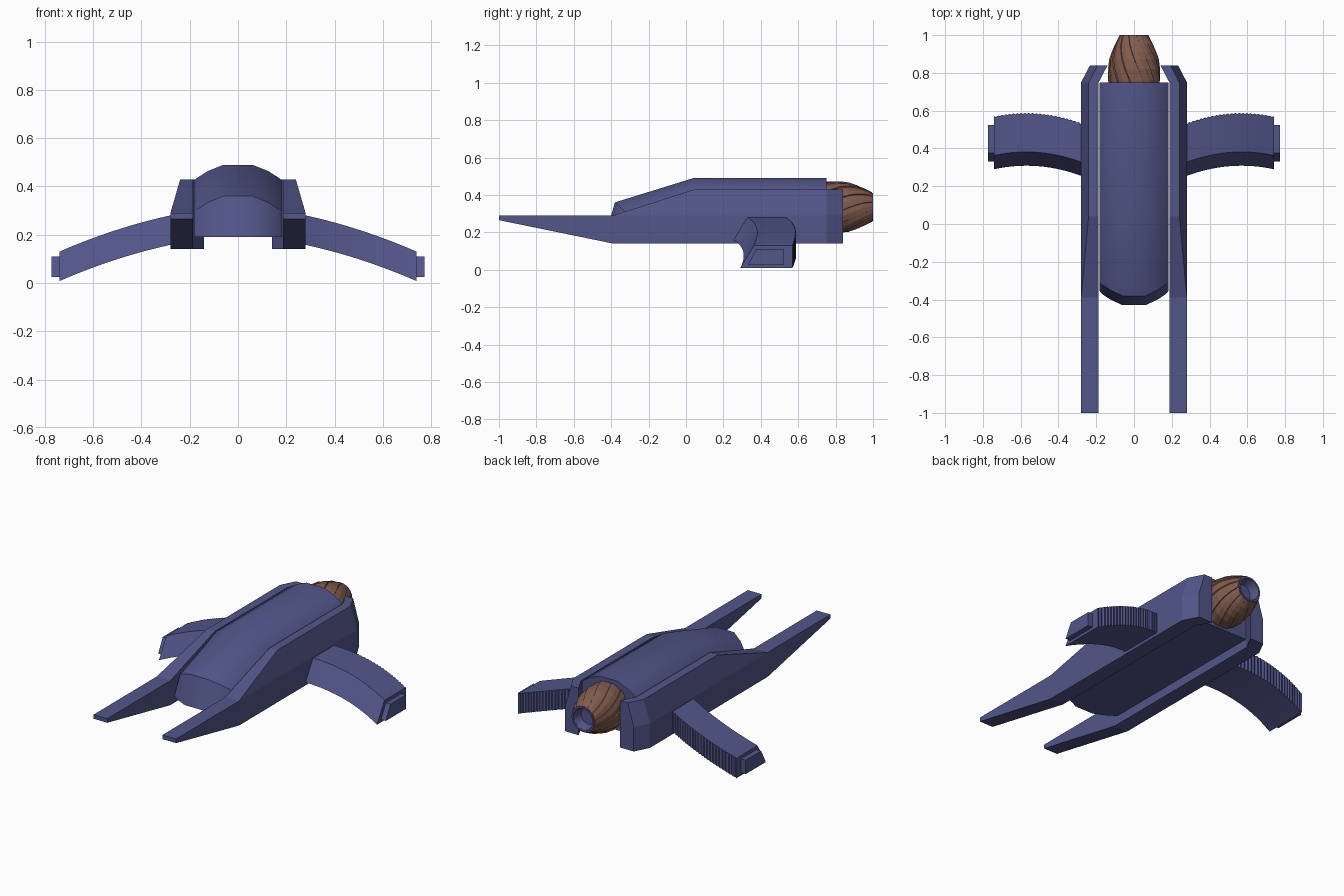
import bpy, bmesh
from math import sin, cos, pi, radians

cube = bpy.data.objects.get("Cube")
if cube:
    bpy.data.objects.remove(cube)


def material(name, rgb):
    m = bpy.data.materials.new(name)
    m.use_nodes = True
    m.diffuse_color = (*rgb, 1)
    m.node_tree.nodes["Principled BSDF"].inputs["Base Color"].default_value = (*rgb, 1)
    return m


blue = material("slate blue", (0.084, 0.092, 0.25))
brown = material("copper brown", (0.223, 0.107, 0.076))


def loft(name, rings, mat, smooth=None):
    """Skin a list of equal point rings and cap both ends."""
    bm = bmesh.new()
    loops = [[bm.verts.new(p) for p in ring] for ring in rings]
    n = len(loops[0])
    for a, b in zip(loops, loops[1:]):
        for i in range(n):
            j = (i + 1) % n
            bm.faces.new((a[i], a[j], b[j], b[i]))
    bm.faces.new(loops[0])
    bm.faces.new(loops[-1])
    bmesh.ops.remove_doubles(bm, verts=bm.verts, dist=0.0005)
    bmesh.ops.recalc_face_normals(bm, faces=bm.faces)
    mesh = bpy.data.meshes.new(name)
    bm.to_mesh(mesh)
    bm.free()
    mesh.materials.append(mat)
    obj = bpy.data.objects.new(name, mesh)
    bpy.context.collection.objects.link(obj)
    if smooth:
        bpy.ops.object.select_all(action='DESELECT')
        obj.select_set(True)
        bpy.context.view_layer.objects.active = obj
        bpy.ops.object.shade_smooth_by_angle(angle=radians(smooth))
    return obj


# Fuselage: lengthwise profiles set side by side, dropping and swept back towards the sides
half = [(0.06, 0, 0), (0.125, 0.026, 0.03), (0.17, 0.055, 0.06), (0.182, 0.067, 0.075)]
columns = [(-x, d, o) for x, d, o in reversed(half)] + half
loft("fuselage", [[(x, -0.43 + o, 0.19), (x, -0.38 + o, 0.36 - d), (x, 0.04, 0.49 - d),
                   (x, 0.75, 0.49 - d), (x, 0.75, 0.19)] for x, d, o in columns], blue, 28)

# Booms with forward prongs: y, bottom, shoulder, top, top outer x, inward shift
stations = [(-1, 0.265, 0.29, 0.29, 0.28, 0), (-0.39, 0.14, 0.29, 0.29, 0.28, 0),
            (0.04, 0.14, 0.29, 0.428, 0.24, 0), (0.75, 0.14, 0.29, 0.428, 0.24, 0),
            (0.84, 0.14, 0.29, 0.428, 0.24, 0.047)]


def boom(side, s):
    rings = []
    for y, low, mid, top, x, shift in stations:
        section = [(0.187, low), (0.28, low), (0.28, mid), (x, top), (0.187, top)]
        rings.append([(s * (px - shift), y, z) for px, z in section])
    loft(side + "_boom", rings, blue)


# Drooping wings, swept along a shallow arc with a ribbed rear face
def wing(side, s):
    steps = 48
    rings = []
    for i in range(steps + 1):
        t = -0.06 + 1.06 * i / steps
        x = s * (0.28 + 0.46 * t)
        f = 0.17 * t - 0.135 * t * t
        z = 0.28 - 0.15 * t + 0.05 * t * (1 - t)
        rear = 0.535 + f - 0.006 * (i % 2)
        rings.append([(x, 0.255 + f, z - 0.122), (x, 0.328 + f, z),
                      (x, rear, z), (x, rear, z - 0.122)])
    loft(side + "_wing", rings, blue)
    loft(side + "_wing_tip",
         [[(s * x, 0.33, 0.025), (s * x, 0.375, 0.11), (s * x, 0.525, 0.11),
           (s * x, 0.525, 0.025)] for x in (0.73, 0.773)], blue)


for side, s in (("left", 1), ("right", -1)):
    boom(side, s)
    wing(side, s)

# Engine: twisted overlapping petals around the long axis
AXIS_Z = 0.335
PETALS = 12


def petal_ring(y, r, twist):
    ring = []
    for k in range(PETALS):
        for part, scale in ((0, 1.0), (0.5, 0.985), (0.97, 0.95)):
            a = 2 * pi * (k + part) / PETALS + twist
            ring.append((r * scale * cos(a), y, AXIS_Z + r * scale * sin(a)))
    return ring


shell = [(0.70, 0.13), (0.76, 0.139), (0.82, 0.14), (0.87, 0.132),
         (0.91, 0.119), (0.95, 0.103), (0.995, 0.08)]
loft("engine_petals", [petal_ring(y, r, (y - 0.7) * 3) for y, r in shell]
     + [petal_ring(0.995, 0.066, 0.885), petal_ring(0.93, 0.062, 0.885)], brown)

# Nozzle: rim and recessed throat
throat = [(0.92, 0.066), (0.98, 0.075), (1.0, 0.076), (1.0, 0.066), (0.945, 0.05)]
loft("engine_nozzle",
     [[(r * cos(2 * pi * k / 24), y, AXIS_Z + r * sin(2 * pi * k / 24)) for k in range(24)]
      for y, r in throat], blue, 30)
